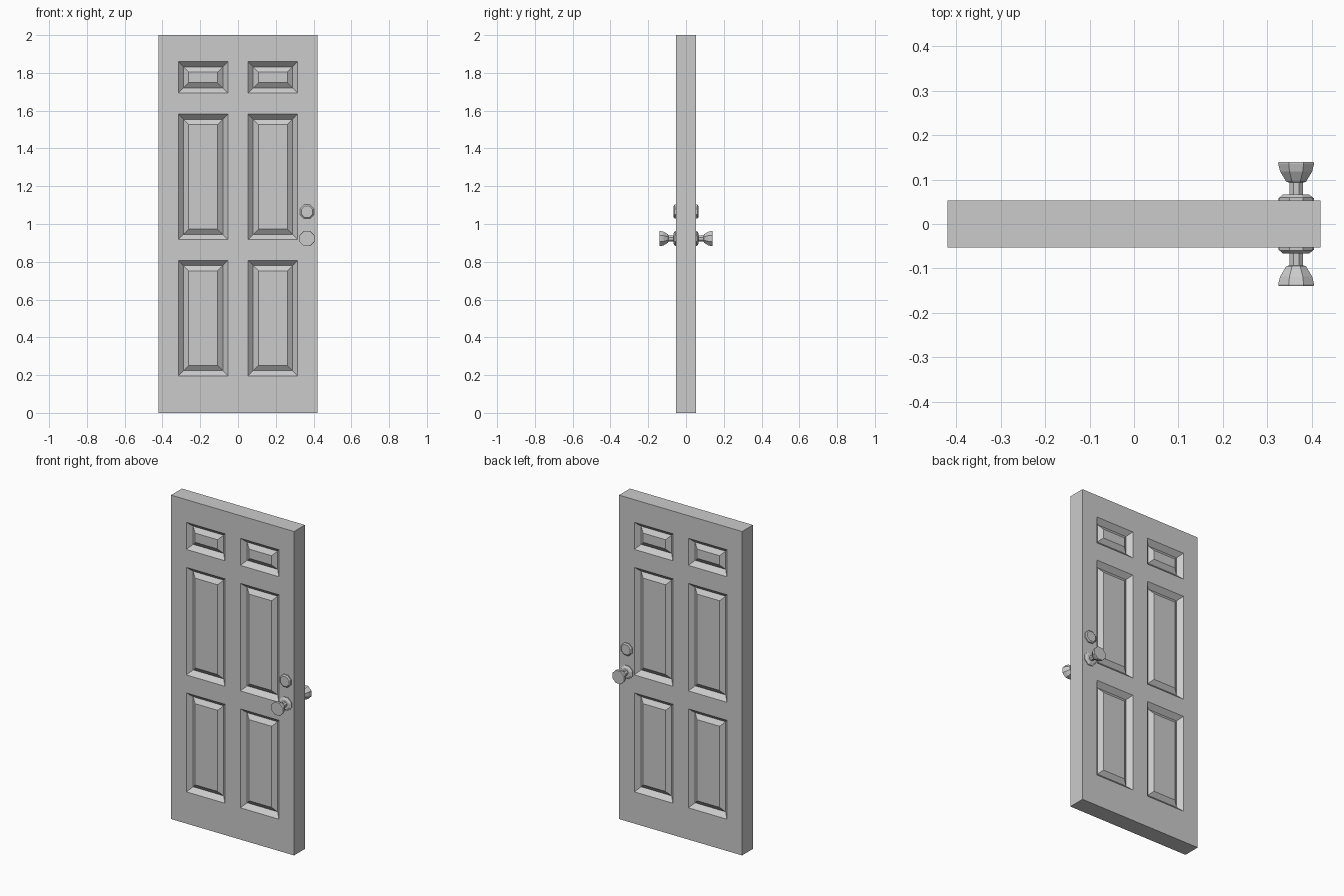
import bpy, bmesh, math
from mathutils import Matrix, Vector

if "Cube" in bpy.data.objects:
    bpy.data.objects.remove(bpy.data.objects["Cube"])

HALF_W, HALF_T, HEIGHT = 0.42, 0.053, 2.0
PANEL_X = [(-0.316, -0.053), (0.053, 0.316)]
PANEL_Z = [(0.196, 0.807), (0.918, 1.582), (1.693, 1.86)]
HARDWARE_X = 0.365


def finish(bm, name):
    mesh = bpy.data.meshes.new(name)
    bm.normal_update()
    bm.to_mesh(mesh)
    bm.free()
    obj = bpy.data.objects.new(name, mesh)
    bpy.context.collection.objects.link(obj)
    return obj


# Door slab, cut along the panel borders
bm = bmesh.new()
bmesh.ops.create_cube(bm, size=1, matrix=Matrix.Translation((0, 0, HEIGHT / 2))
                      @ Matrix.Diagonal((2 * HALF_W, 2 * HALF_T, HEIGHT, 1)))


def cut(co, normal):
    bmesh.ops.bisect_plane(bm, geom=bm.verts[:] + bm.edges[:] + bm.faces[:],
                           plane_co=co, plane_no=normal)


for pair in PANEL_X:
    for x in pair:
        cut((x, 0, 0), (1, 0, 0))
for pair in PANEL_Z:
    for z in pair:
        cut((0, 0, z), (0, 0, 1))
bm.normal_update()


def is_panel(face):
    c = face.calc_center_median()
    return (abs(face.normal.y) > 0.9
            and any(a < c.x < b for a, b in PANEL_X)
            and any(a < c.z < b for a, b in PANEL_Z))


# Moulded groove sinking in, then rising to the raised panel field
panels = [f for f in bm.faces if is_panel(f)]
for depth in (-0.028, 0.020):
    bmesh.ops.inset_individual(bm, faces=panels, thickness=0.0275, depth=depth,
                               use_even_offset=True)
finish(bm, "door_slab")


# Octagonal turned hardware: profile of (apothem, distance from door centre)
def turned(name, profile, z, side, sides=8):
    bm = bmesh.new()
    scale = 1 / math.cos(math.pi / sides)
    rings = []
    for r, d in profile:
        ring = []
        for i in range(sides):
            a = 2 * math.pi * (i + 0.5) / sides
            ring.append(bm.verts.new((HARDWARE_X + r * scale * math.cos(a), side * d,
                                      z + r * scale * math.sin(a))))
        rings.append(ring)
    for lo, hi in zip(rings, rings[1:]):
        for i in range(sides):
            j = (i + 1) % sides
            bm.faces.new((lo[i], lo[j], hi[j], hi[i]))
    bm.faces.new(rings[0])
    bm.faces.new(rings[-1])
    bmesh.ops.recalc_face_normals(bm, faces=bm.faces[:])
    finish(bm, name)


LOCK = [(0.037, 0.050), (0.037, 0.060), (0.030, 0.066)]
ROSE = [(0.040, 0.050), (0.040, 0.058), (0.028, 0.066)]
KNOB = [(0.0155, 0.060), (0.0155, 0.093), (0.022, 0.095), (0.036, 0.118),
        (0.0405, 0.136), (0.039, 0.140)]

for side, label in ((-1, "front"), (1, "back")):
    turned(label + "_deadbolt", LOCK, 1.065, side)
    turned(label + "_knob_rose", ROSE, 0.923, side)
    turned(label + "_knob", KNOB, 0.923, side)
